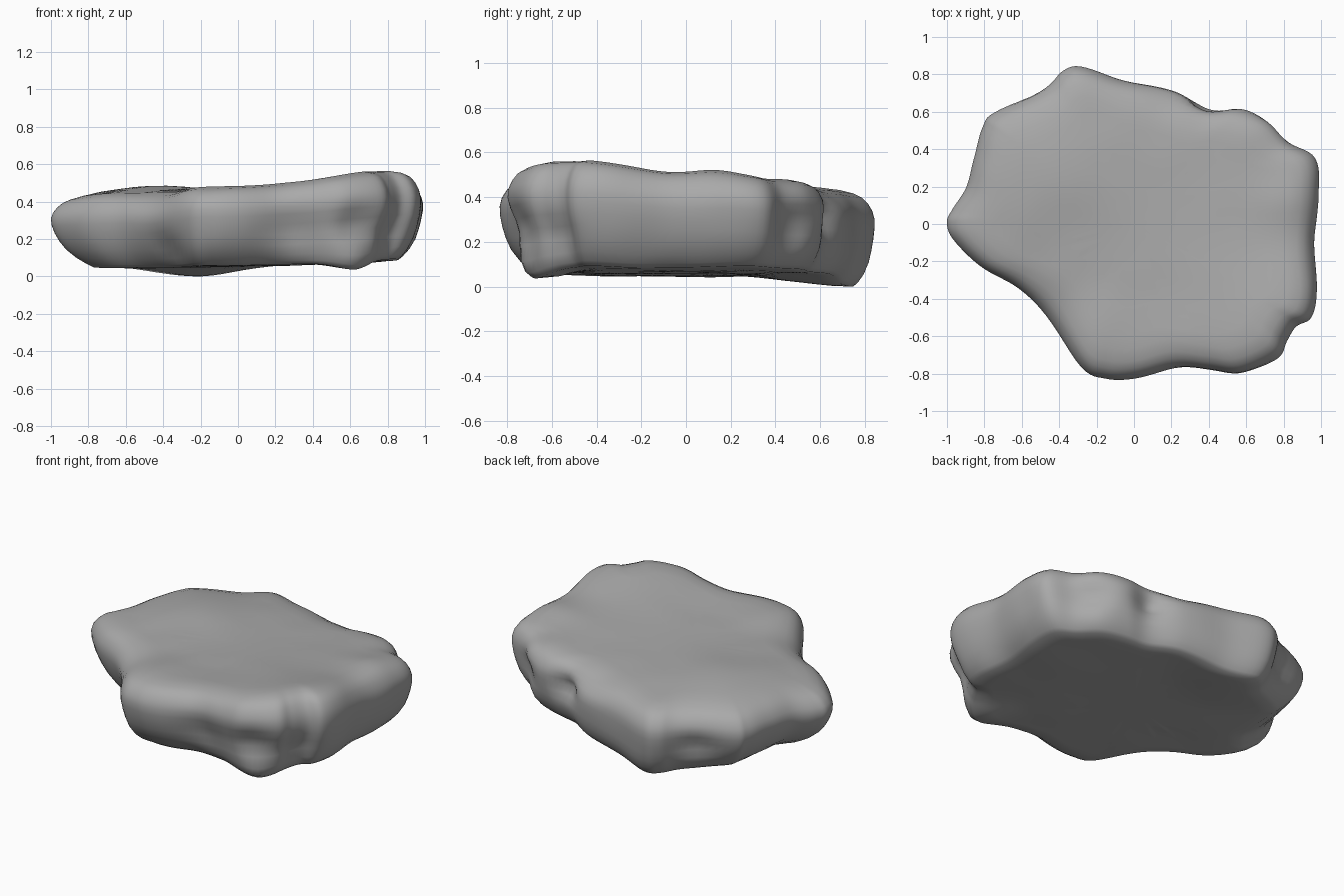
import bpy, bmesh, math
from mathutils import Vector, noise

cube = bpy.data.objects.get("Cube")
if cube:
    bpy.data.objects.remove(cube)

# Rim outline: x, y and how far the underside is set in
RIM = [(-1, .01, .19), (-.97, -.08, .18), (-.83, -.22, .16), (-.63, -.34, .14),
       (-.47, -.49, .13), (-.28, -.77, .12), (-.15, -.83, .13), (0, -.83, .13),
       (.22, -.78, .12), (.42, -.79, .12), (.59, -.8, .11), (.77, -.72, .11),
       (.82, -.63, .09), (.87, -.55, .09), (.95, -.5, .1), (.98, -.35, .1),
       (.965, -.1, .1), (.99, .15, .1), (.97, .35, .1), (.84, .44, .07),
       (.73, .56, .08), (.57, .62, .08), (.41, .63, .05), (.22, .71, .03),
       (-.05, .77, .05), (-.28, .84, .06), (-.38, .82, .08), (-.48, .73, .09),
       (-.75, .6, .13), (-.81, .52, .15), (-.86, .35, .18), (-.9, .2, .2),
       (-.97, .08, .2)]

# Hollows and swellings in the sides: centre, radius, depth
DENTS = [((.35, -.74, .24), .17, .05), ((.64, -.74, .26), .14, .06),
         ((.83, -.6, .22), .12, .04), ((-.4, -.58, .12), .14, .04),
         ((.76, .52, .28), .13, .045), ((.42, .64, .3), .1, .06),
         ((.2, .67, .46), .14, .05), ((-.56, .69, .2), .12, .04),
         ((.6, -.7, .06), .1, -.04)]

# Side section from bottom to top: height share, underside share, rounding inset
SECTION = [(0, 1, .035), (.04, .9, .02), (.12, .68, .008), (.24, .43, 0),
           (.36, .24, 0), (.48, .11, 0), (.6, .03, 0), (.7, 0, .002),
           (.79, 0, .012), (.87, 0, .033), (.93, 0, .06), (.97, 0, .1), (1, 0, .17)]
STEPS = 6
CAP_RINGS = 9


def bump(x, y, cx, cy, r):
    return math.exp(-((x - cx) ** 2 + (y - cy) ** 2) / (r * r))


def top_height(x, y):
    return (.452 + .05 * x - .03 * y + .055 * bump(x, y, .8, -.55, .37)
            + .055 * bump(x, y, -.5, .25, .36) + .02 * bump(x, y, .85, .13, .14)
            + .012 * bump(x, y, -.2, -.6, .2) - .02 * bump(x, y, -.45, -.5, .18))


def base_height(x, y):
    far = (x * x + y * y) ** 2
    return (.045 + .02 * x + .03 * far - .06 * bump(x, y, -.22, .74, .3)
            - .05 * bump(x, y, .6, -.64, .13))


def spline(a, b, c, d, t):
    return .5 * (2 * b + (c - a) * t + (2 * a - 5 * b + 4 * c - d) * t * t
                 + (3 * b - a - 3 * c + d) * t ** 3)


def weather(p):
    # Push the surface in at hollows and add faint natural unevenness
    inward = Vector((-p.x, -p.y, 0))
    reach = inward.length
    if reach < .3:
        return p
    inward.normalize()
    shift = .006 * noise.noise(p * 5) * min(1, (reach - .3) * 3)
    for centre, r, depth in DENTS:
        gap = p - Vector(centre)
        gap.z *= 1.5
        shift += depth * math.exp(-gap.length_squared / (r * r))
    return p + inward * shift + Vector((0, 0, .006 * noise.noise(p * 4 + Vector((3, 1, 2)))))


knots = [Vector(k) for k in RIM]
n = len(knots)
rim = [spline(*(knots[(i + j) % n] for j in (-1, 0, 1, 2)), s / STEPS)
       for i in range(n) for s in range(STEPS)]

# Rings: bottom cap outwards, up the side, top cap inwards
rings = []
for share, under, rounding in SECTION:
    ring = []
    for k in rim:
        flat = Vector((k.x, k.y, 0))
        flat -= flat.normalized() * (k.z * under + rounding)
        low, high = base_height(flat.x, flat.y), top_height(flat.x, flat.y)
        ring.append(Vector((flat.x, flat.y, low + (high - low) * share)))
    rings.append(ring)


def cap(edge, height):
    out = []
    for r in range(1, CAP_RINGS):
        f = 1 - r / CAP_RINGS
        out.append([Vector((p.x * f, p.y * f, height(p.x * f, p.y * f))) for p in edge])
    return out


rings = cap(rings[0], base_height)[::-1] + rings + cap(rings[-1], top_height)

bm = bmesh.new()
grid = [[bm.verts.new(weather(p)) for p in ring] for ring in rings]
count = len(rim)
for a, b in zip(grid, grid[1:]):
    for i in range(count):
        j = (i + 1) % count
        bm.faces.new((a[i], a[j], b[j], b[i]))
for ring, height in ((grid[0], base_height), (grid[-1], top_height)):
    hub = bm.verts.new((0, 0, height(0, 0)))
    for i in range(count):
        bm.faces.new((ring[i], ring[(i + 1) % count], hub))
bmesh.ops.recalc_face_normals(bm, faces=bm.faces)

# Rest the slab on the ground
lowest = min(v.co.z for v in bm.verts)
bmesh.ops.translate(bm, verts=bm.verts, vec=(0, 0, -lowest))
mesh = bpy.data.meshes.new("rock_slab")
bm.to_mesh(mesh)
bm.free()

stone = bpy.data.materials.new("grey_stone")
stone.use_nodes = True
colour = (.4, .4, .4, 1)
stone.diffuse_color = colour
stone.node_tree.nodes["Principled BSDF"].inputs["Base Color"].default_value = colour
mesh.materials.append(stone)

slab = bpy.data.objects.new("rock_slab", mesh)
bpy.context.collection.objects.link(slab)
bpy.context.view_layer.objects.active = slab
slab.select_set(True)
bpy.ops.object.shade_smooth_by_angle(angle=math.radians(50))
